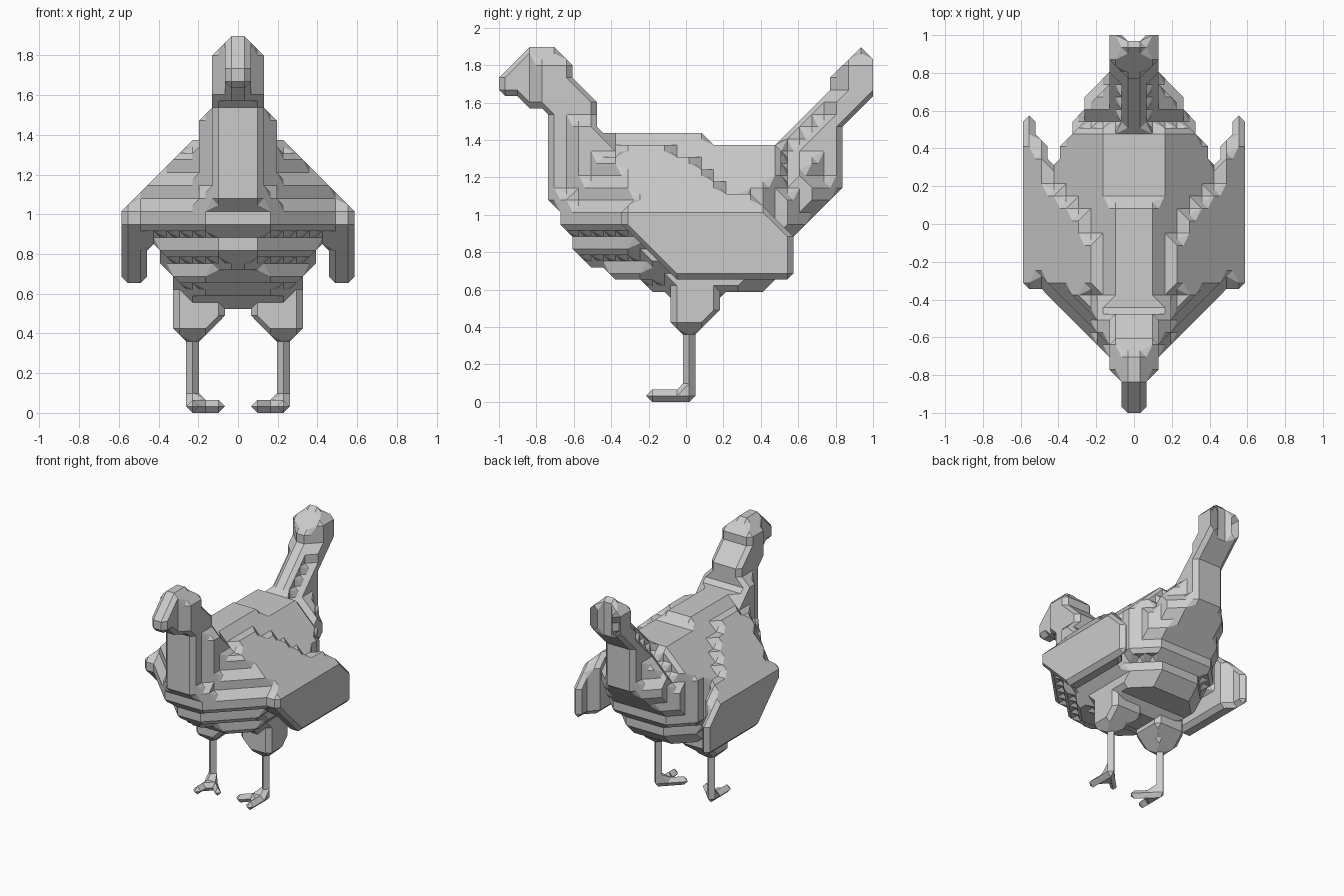
import bpy
import bmesh
from itertools import product
from mathutils import Vector

cube = bpy.data.objects.get("Cube")
if cube:
    bpy.data.objects.remove(cube, do_unlink=True)

plumage = bpy.data.materials.new("plain grey")
plumage.use_nodes = True
GREY = (0.6, 0.6, 0.6, 1)
plumage.diffuse_color = GREY
plumage.node_tree.nodes["Principled BSDF"].inputs["Base Color"].default_value = GREY

# Grid spacing and number of samples along each axis
STEP = Vector((0.0653, 0.0656, 0.0654))
COUNT = (18, 31, 29)
ORIGIN = Vector((-9 * STEP.x, -1, 0))


def inside_outline(u, v, outline):
    """Even-odd test of a point against a closed outline."""
    hit = False
    for (u0, v0), (u1, v1) in zip(outline, outline[1:] + outline[:1]):
        if (v0 > v) != (v1 > v) and u < u0 + (v - v0) * (u1 - u0) / (v1 - v0):
            hit = not hit
    return hit


# Body seen from the side (y, z), with head, neck and tail
SIDE = [(-1, 1.65), (-1, 1.74), (-.84, 1.9), (-.7, 1.9), (-.6, 1.8), (-.6, 1.72),
        (-.47, 1.6), (-.45, 1.44), (.1, 1.44), (.12, 1.38), (.48, 1.38), (.77, 1.66),
        (.77, 1.74), (.91, 1.9), (.95, 1.9), (1.02, 1.82), (1.02, 1.65), (.83, 1.47),
        (.83, 1.15), (.63, .95), (.56, .78), (.42, .6), (.18, .6), (.14, .53),
        (-.06, .53), (-.1, .6), (-.38, .66), (-.58, .8), (-.67, .95), (-.74, 1.09),
        (-.74, 1.5), (-.77, 1.58), (-.84, 1.58), (-.92, 1.65)]
# Half body seen from above (x, y)
PLAN = [(0, -1), (.07, -1), (.07, -.84), (.13, -.82), (.13, -.69), (.46, -.36),
        (.46, .28), (.4, .33), (.35, .46), (.27, .6), (.25, .68), (.13, .82),
        (.13, 1.02), (0, 1.02)]
# Half body seen from the front (x, z)
FRONT = [(0, 1.91), (.07, 1.91), (.13, 1.8), (.13, 1.54), (.17, 1.5), (.2, 1.44),
         (.46, 1.1), (.46, .9), (.39, .84), (.32, .6), (.26, .53), (0, .53)]


def ledge_height(z):
    """Height of the middle of the feather row that holds z."""
    return (int(z / .131) + .5) * .131


def breast(a, y, z):
    """Room in front of the shoulders, stepped in feather rows."""
    return a - y + .55 * ledge_height(z) < 1.36


def body(a, y, z):
    if not (inside_outline(y, z, SIDE) and inside_outline(a, y, PLAN)
            and inside_outline(a, z, FRONT)):
        return False
    # notched tail fan with a narrow root, and a ridge up the tail stem
    if y > .95 and a < .05 or z > 1.62 and .7 < y < .83 and a > .07:
        return False
    if .5 < y < .77 and z > .77 + y - max(0, a - .1) and a > .05:
        return False
    # back, and neck base
    if a > .1 and a + z > (1.65 if y < -.42 else 1.53):
        return False
    if a > .17 and not breast(a, y, z) or a > .14 and y < -.6 and z > 1.1:
        return False
    # feather rows under the breast, on the rump and beside the tail
    row = ledge_height(z)
    if a > .1 and a + y + .5 * row > 1.5:
        return False
    return a - y - 1.2 * row < -.3 and a + y - .6 * row < .27


def wing(a, y, z):
    if not (.17 < a < .6 and a + z < 1.6 and .66 < z < 1.42):
        return False
    # sloping front edge and shoulder, lower edge and tip
    if a - y > .83 and not (a > .52 and y > -.33):
        return False
    if y + z < .63 or y + z > 1.45 or z > 1.03 and not breast(a, y, z):
        return False
    if z < .86 and a < .46:
        return False
    # stepped trailing edge with a long narrow tip
    return y < (.57 if a > .52 else .46 if a > .46 else -.1 + (a - .2) * 1.3)


def body_and_wings(a, y, z):
    return body(a, y, z) or wing(a, y, z)


def leg(a, y, z):
    thigh = (.33 < z < .64 and abs(y - .03) < min(.13, (z - .3) * .65)
             and .23 - a < min(.15, z - .34) and a < (.25 if z < .4 else .3))
    shin = z < .4 and abs(a - .23) < .03 and abs(y - .015) < .03
    front_toe = z < .06 and abs(a - .23) < .03 and -.2 < y < .04
    inner_toe = z < .06 and .08 < a < .25 and abs(y - a + .215) < .03
    return thigh or shin or front_toe or inner_toe


CORNERS = list(product((0, 1), repeat=3))


def chamfered_cell(cell, filled):
    """Outer faces of the hull of the filled corners and edge midpoints of a cell."""
    corners = [tuple(c + d for c, d in zip(cell, offset)) for offset in CORNERS]
    full = [c for c in corners if c in filled]
    if not full or len(full) == len(corners):
        return
    points = {tuple(2 * n for n in c) for c in full}
    for c in full:
        for other in corners:
            if other not in filled and sum(p != q for p, q in zip(c, other)) == 1:
                points.add(tuple(p + q for p, q in zip(c, other)))
    hull = bmesh.new()
    verts = [hull.verts.new(p) for p in sorted(points)]
    bmesh.ops.convex_hull(hull, input=verts)
    for face in hull.faces:
        keys = [tuple(round(n) for n in v.co) for v in face.verts]
        on_wall = any(len({k[axis] for k in keys}) == 1 and keys[0][axis] % 2 == 0
                      for axis in range(3))
        if not on_wall:
            yield keys
    hull.free()


def build(name, rule, side=0):
    """Sample a shape rule on the grid and skin it with bevelled facets."""
    filled = set()
    for index in product(*(range(n) for n in COUNT)):
        x, y, z = (ORIGIN[n] + (index[n] + .5) * STEP[n] for n in range(3))
        if side * x >= 0 and rule(abs(x), y, z):
            filled.add(index)
    cells = {tuple(c - d for c, d in zip(index, offset))
             for index in filled for offset in CORNERS}
    bm = bmesh.new()
    verts = {}
    for cell in sorted(cells):
        # the tail fan stays open at the very back
        if cell[1] == COUNT[1] - 1:
            continue
        for keys in chamfered_cell(cell, filled):
            for key in keys:
                if key not in verts:
                    place = [ORIGIN[n] + (key[n] / 2 + .5) * STEP[n] for n in range(3)]
                    verts[key] = bm.verts.new(place)
            loop = [verts[key] for key in keys]
            if not bm.faces.get(loop):
                bm.faces.new(loop)
    bmesh.ops.recalc_face_normals(bm, faces=bm.faces)
    bmesh.ops.dissolve_limit(bm, angle_limit=.02, verts=bm.verts, edges=bm.edges)
    mesh = bpy.data.meshes.new(name)
    bm.to_mesh(mesh)
    bm.free()
    mesh.materials.append(plumage)
    bpy.context.collection.objects.link(bpy.data.objects.new(name, mesh))


build("body_and_wings", body_and_wings)
build("left_leg", leg, 1)
build("right_leg", leg, -1)
